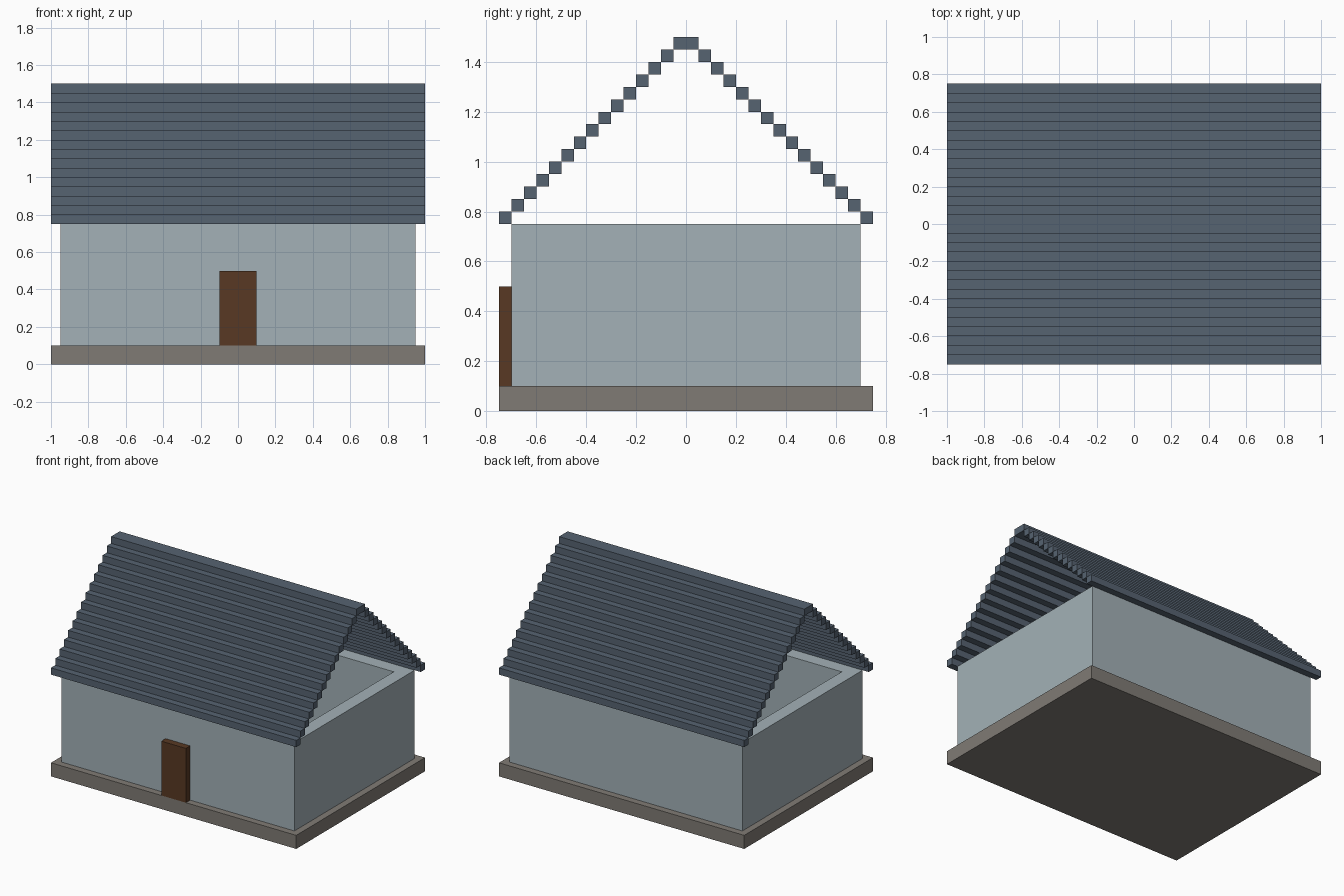
import bpy
import bmesh

cube = bpy.data.objects.get("Cube")
if cube:
    bpy.data.objects.remove(cube, do_unlink=True)


def material(name, rgb):
    """Flat material from 0-255 sRGB, stored as linear."""
    lin = [((c / 255 + 0.055) / 1.055) ** 2.4 for c in rgb] + [1.0]
    mat = bpy.data.materials.new(name)
    mat.use_nodes = True
    mat.diffuse_color = lin
    mat.node_tree.nodes["Principled BSDF"].inputs["Base Color"].default_value = lin
    return mat


def add_object(name, bm, mat):
    bmesh.ops.recalc_face_normals(bm, faces=bm.faces[:])
    mesh = bpy.data.meshes.new(name)
    bm.to_mesh(mesh)
    bm.free()
    mesh.materials.append(mat)
    obj = bpy.data.objects.new(name, mesh)
    bpy.context.collection.objects.link(obj)
    return obj


def box(name, x, y, z, mat):
    """Box from (min, max) ranges along each axis."""
    bm = bmesh.new()
    bmesh.ops.create_cube(bm, size=1)
    for v in bm.verts:
        v.co = [r[0] if c < 0 else r[1] for c, r in zip(v.co, (x, y, z))]
    return add_object(name, bm, mat)


stone = material("stone grey", (128, 123, 117))
plaster = material("pale blue grey plaster", (163, 177, 183))
wood = material("dark brown wood", (88, 57, 35))
slate = material("slate blue", (86, 99, 113))

BASE, EAVES, RIDGE = 0.10, 0.75, 1.50
STEP = 0.05     # height and depth of one roof course
COURSES = 14    # courses on each slope below the ridge

# Base slab
box("base_slab", (-1, 1), (-0.75, 0.75), (0, BASE), stone)

# Hollow walls: four rectangular rings joined into an open-topped tube
bm = bmesh.new()
corners = [(-1, -1), (1, -1), (1, 1), (-1, 1)]
rings = [[bm.verts.new((sx * hx, sy * hy, z)) for sx, sy in corners]
         for hx, hy, z in [(0.95, 0.70, BASE), (0.95, 0.70, EAVES),
                           (0.85, 0.60, EAVES), (0.85, 0.60, BASE)]]
for r in range(4):
    a, b = rings[r], rings[(r + 1) % 4]
    for i in range(4):
        j = (i + 1) % 4
        bm.faces.new((a[i], a[j], b[j], b[i]))
add_object("walls", bm, plaster)

# Door
box("front_door", (-0.1, 0.1), (-0.75, -0.70), (BASE, 0.5), wood)

# Stepped roof slopes: one course arrayed upward, then mirrored front to back
slopes = box("roof_courses", (-1, 1), (-0.75, -0.75 + STEP),
             (EAVES, EAVES + STEP), slate)
array = slopes.modifiers.new("Courses", 'ARRAY')
array.count = COURSES
array.use_relative_offset = False
array.use_constant_offset = True
array.constant_offset_displace = (0, STEP, STEP)
mirror = slopes.modifiers.new("Back slope", 'MIRROR')
mirror.use_axis = (False, True, False)
mirror.use_mirror_merge = False

# Ridge
box("roof_ridge", (-1, 1), (-STEP, STEP), (RIDGE - STEP, RIDGE), slate)
